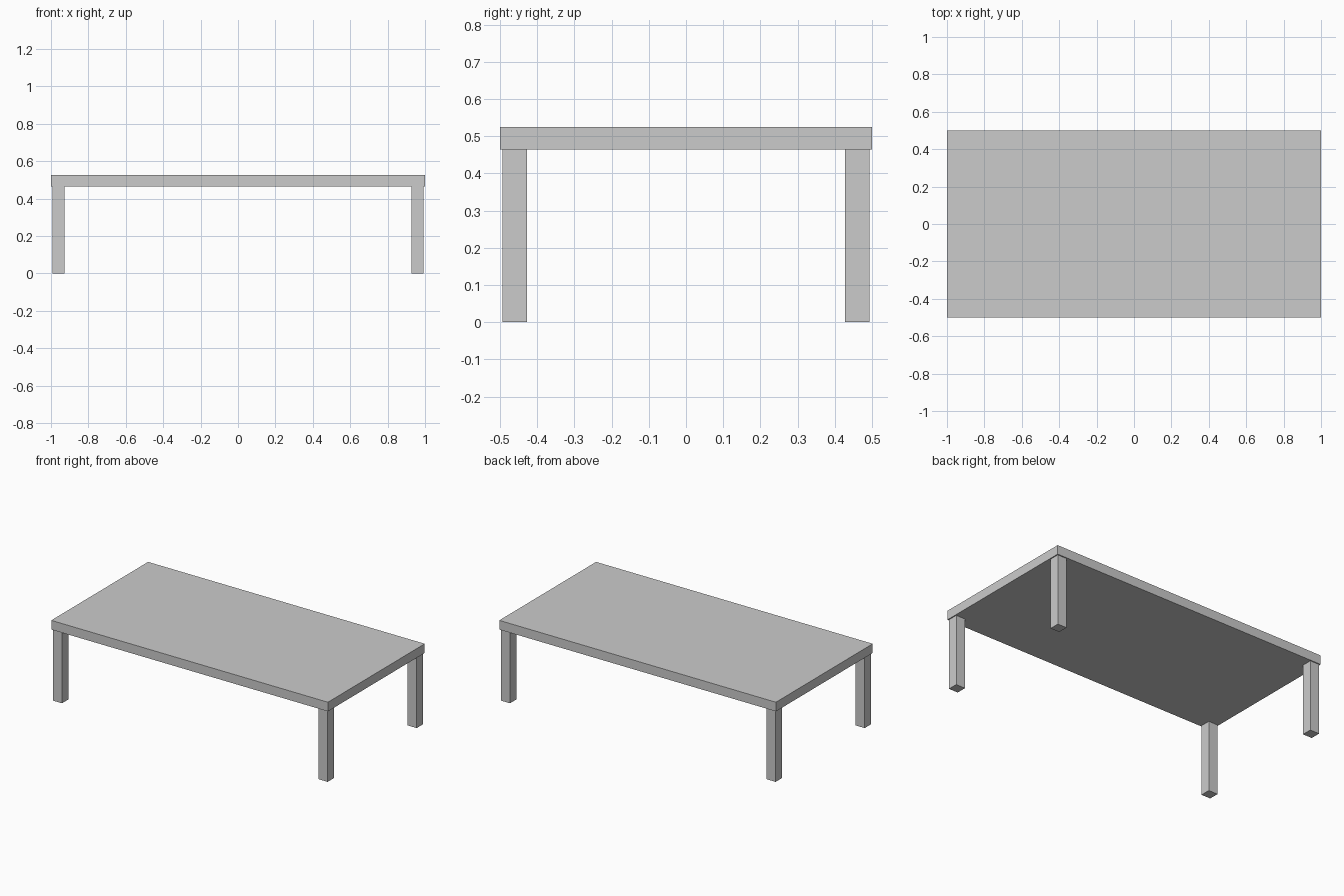
import bpy

if "Cube" in bpy.data.objects:
    bpy.data.objects.remove(bpy.data.objects["Cube"])


def box(name, x, y, z):
    """Axis-aligned box from (min, max) ranges."""
    bpy.ops.mesh.primitive_cube_add(
        size=1, location=[(a + b) / 2 for a, b in (x, y, z)])
    ob = bpy.context.object
    ob.name = name
    ob.scale = [b - a for a, b in (x, y, z)]
    bpy.ops.object.transform_apply(location=False, rotation=False, scale=True)
    return ob


TOP, UNDERSIDE = 0.525, 0.465
LEG = 0.066      # square leg width
INSET = 0.007    # leg setback from the tabletop edge

# Tabletop slab
box("tabletop", (-1, 1), (-0.5, 0.5), (UNDERSIDE, TOP))

# Four square legs, reaching slightly into the slab
cx, cy = 1 - INSET - LEG / 2, 0.5 - INSET - LEG / 2
for side, sx in (("left", -1), ("right", 1)):
    for end, sy in (("front", -1), ("back", 1)):
        x, y = sx * cx, sy * cy
        box(f"{end}_{side}_leg", (x - LEG / 2, x + LEG / 2),
            (y - LEG / 2, y + LEG / 2), (0, UNDERSIDE + 0.002))
